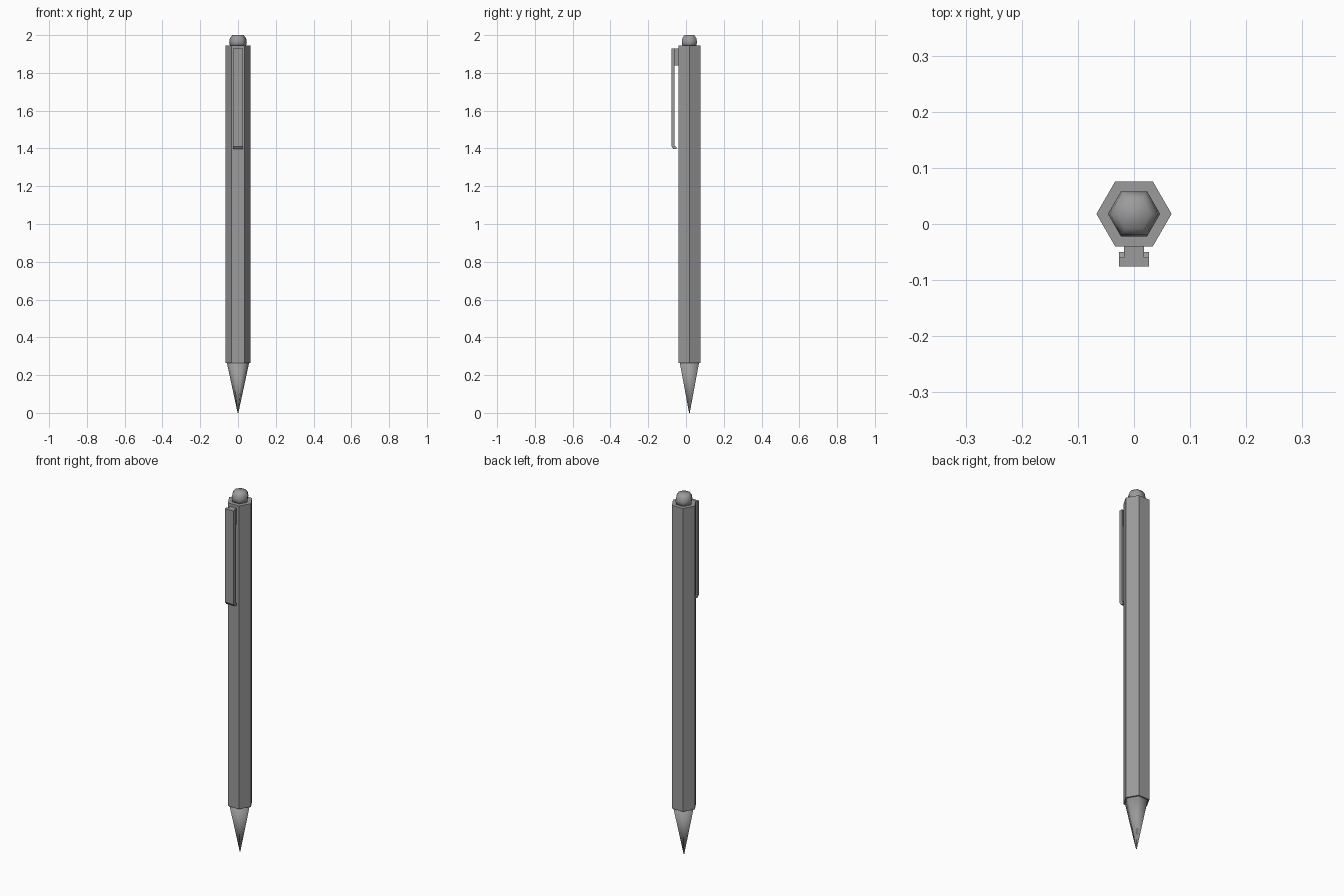
import bpy
import bmesh
from math import cos, sin, pi, radians

cube = bpy.data.objects.get("Cube")
if cube:
    bpy.data.objects.remove(cube, do_unlink=True)

AXIS_Y = 0.018  # the barrel sits behind centre to leave room for the clip

grey = bpy.data.materials.new("mid grey")
grey.use_nodes = True
colour = (0.33, 0.33, 0.33, 1)
grey.diffuse_color = colour
grey.node_tree.nodes["Principled BSDF"].inputs["Base Color"].default_value = colour


def finish(name, bm, smooth=False):
    bmesh.ops.recalc_face_normals(bm, faces=bm.faces)
    mesh = bpy.data.meshes.new(name)
    bm.to_mesh(mesh)
    bm.free()
    mesh.materials.append(grey)
    for face in mesh.polygons:
        face.use_smooth = smooth
    obj = bpy.data.objects.new(name, mesh)
    bpy.context.collection.objects.link(obj)
    return obj


def hex_lathe(name, profile, smooth=False):
    """Stack hexagonal rings given as (radius, height) and cap both ends."""
    bm = bmesh.new()
    rings = [[bm.verts.new((r * cos(i * pi / 3), AXIS_Y + r * sin(i * pi / 3), z))
              for i in range(6)] for r, z in profile]
    for low, high in zip(rings, rings[1:]):
        for i in range(6):
            j = (i + 1) % 6
            bm.faces.new((low[i], low[j], high[j], high[i]))
    bm.faces.new(rings[0])
    bm.faces.new(rings[-1])
    return finish(name, bm, smooth)


def side_extrude(name, profile, half_width):
    """Extrude a (y, z) outline across x."""
    bm = bmesh.new()
    face = bm.faces.new([bm.verts.new((-half_width, y, z)) for y, z in profile])
    new = bmesh.ops.extrude_face_region(bm, geom=[face])["geom"]
    verts = [v for v in new if isinstance(v, bmesh.types.BMVert)]
    bmesh.ops.translate(bm, verts=verts, vec=(2 * half_width, 0, 0))
    return finish(name, bm)


# Barrel, writing tip and push button
hex_lathe("barrel", [(0.067, 0.264), (0.067, 1.944)])
hex_lathe("writing_tip", [(0.002, 0), (0.059, 0.266)], smooth=True)
hex_lathe("push_button", [(0.042, 1.94), (0.0465, 1.962), (0.043, 1.983), (0.03, 2.0)],
          smooth=True)

# Clip plate with a chamfered, inward-turned foot
side_extrude("clip_plate", [(-0.076, 1.928), (-0.076, 1.41), (-0.066, 1.396),
                            (-0.05, 1.396), (-0.05, 1.408), (-0.06, 1.412),
                            (-0.06, 1.928)], 0.0265)

# Block joining the clip to the barrel
side_extrude("clip_mount", [(-0.062, 1.928), (-0.062, 1.838),
                            (-0.038, 1.838), (-0.038, 1.928)], 0.018)
